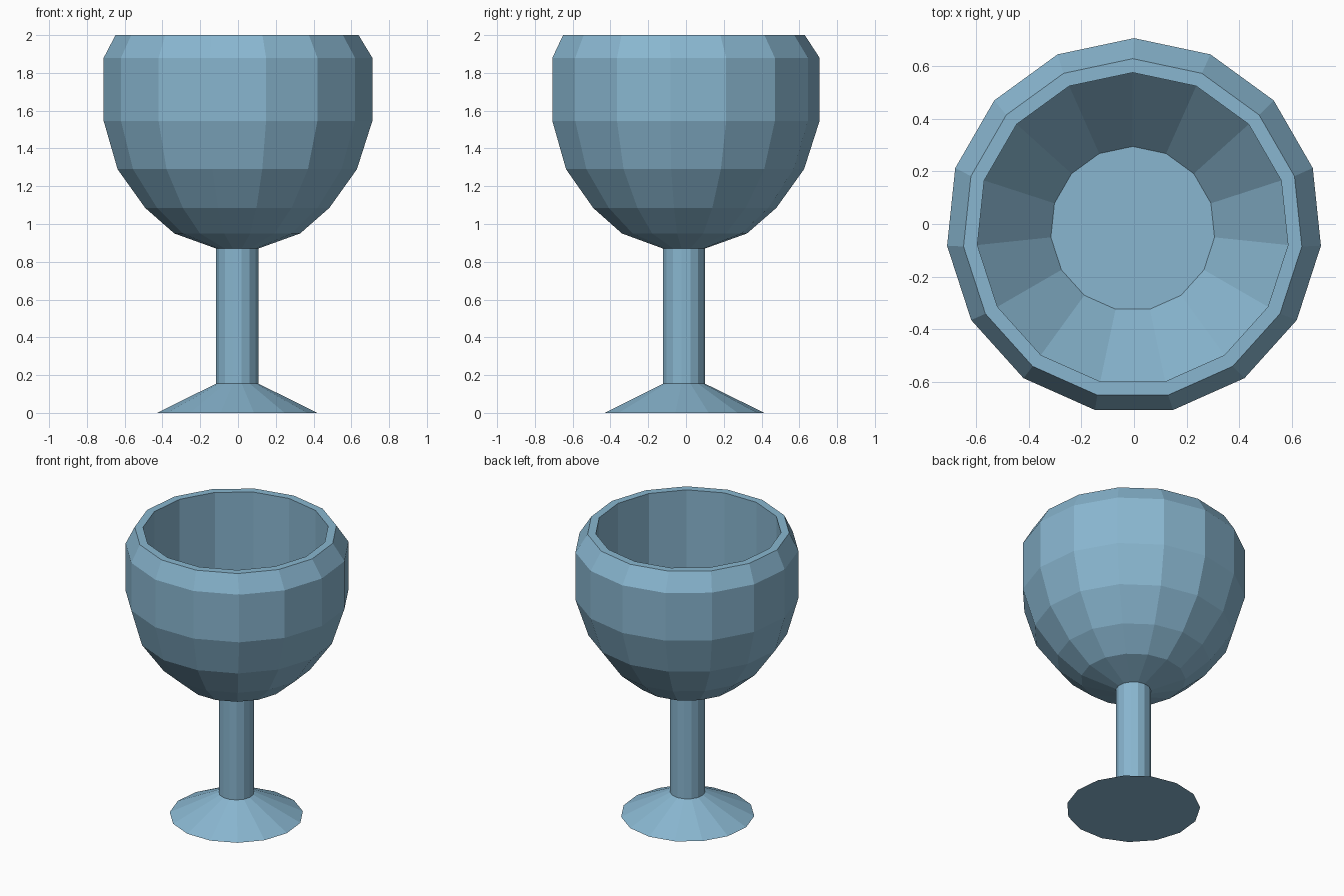
import bpy, bmesh
from math import sin, cos, tau

if "Cube" in bpy.data.objects:
    bpy.data.objects.remove(bpy.data.objects["Cube"])

SIDES = 15
AXIS = (-0.004, -0.012)   # main axis of foot, stem and lower bowl
BELLY = (0.0, -0.008)     # widest rings
RIM = (-0.005, -0.018)    # lip and hollow

# Rings as (radius, height, centre), from the foot up over the lip and down inside
PROFILE = [
    (0.427, 0.0, AXIS), (0.112, 0.155, AXIS),                        # foot
    (0.112, 0.87, AXIS),                                             # stem
    (0.335, 0.95, AXIS), (0.49, 1.085, AXIS), (0.637, 1.29, AXIS),   # lower bowl
    (0.715, 1.545, BELLY), (0.715, 1.88, BELLY), (0.647, 2.0, RIM),  # belly and lip
    (0.594, 2.0, RIM), (0.594, 1.32, RIM), (0.313, 1.0, RIM),        # hollow
]


def lathe(name, profile, sides):
    """Skin a stack of flat rings and cap both ends."""
    bm = bmesh.new()
    rings = []
    for r, z, (cx, cy) in profile:
        rings.append([bm.verts.new((cx + r * sin(tau * i / sides),
                                    cy + r * cos(tau * i / sides), z))
                      for i in range(sides)])
    for a, b in zip(rings, rings[1:]):
        for i in range(sides):
            j = (i + 1) % sides
            bm.faces.new((a[i], a[j], b[j], b[i]))
    bm.faces.new(rings[0])
    bm.faces.new(rings[-1])
    bmesh.ops.recalc_face_normals(bm, faces=bm.faces)
    mesh = bpy.data.meshes.new(name)
    bm.to_mesh(mesh)
    bm.free()
    obj = bpy.data.objects.new(name, mesh)
    bpy.context.collection.objects.link(obj)
    return obj


# Goblet with its blue material
goblet = lathe("goblet", PROFILE, SIDES)
blue = bpy.data.materials.new("pale_blue")
blue.diffuse_color = (0.25, 0.47, 0.63, 1)
blue.use_nodes = True
blue.node_tree.nodes["Principled BSDF"].inputs["Base Color"].default_value = blue.diffuse_color
goblet.data.materials.append(blue)
